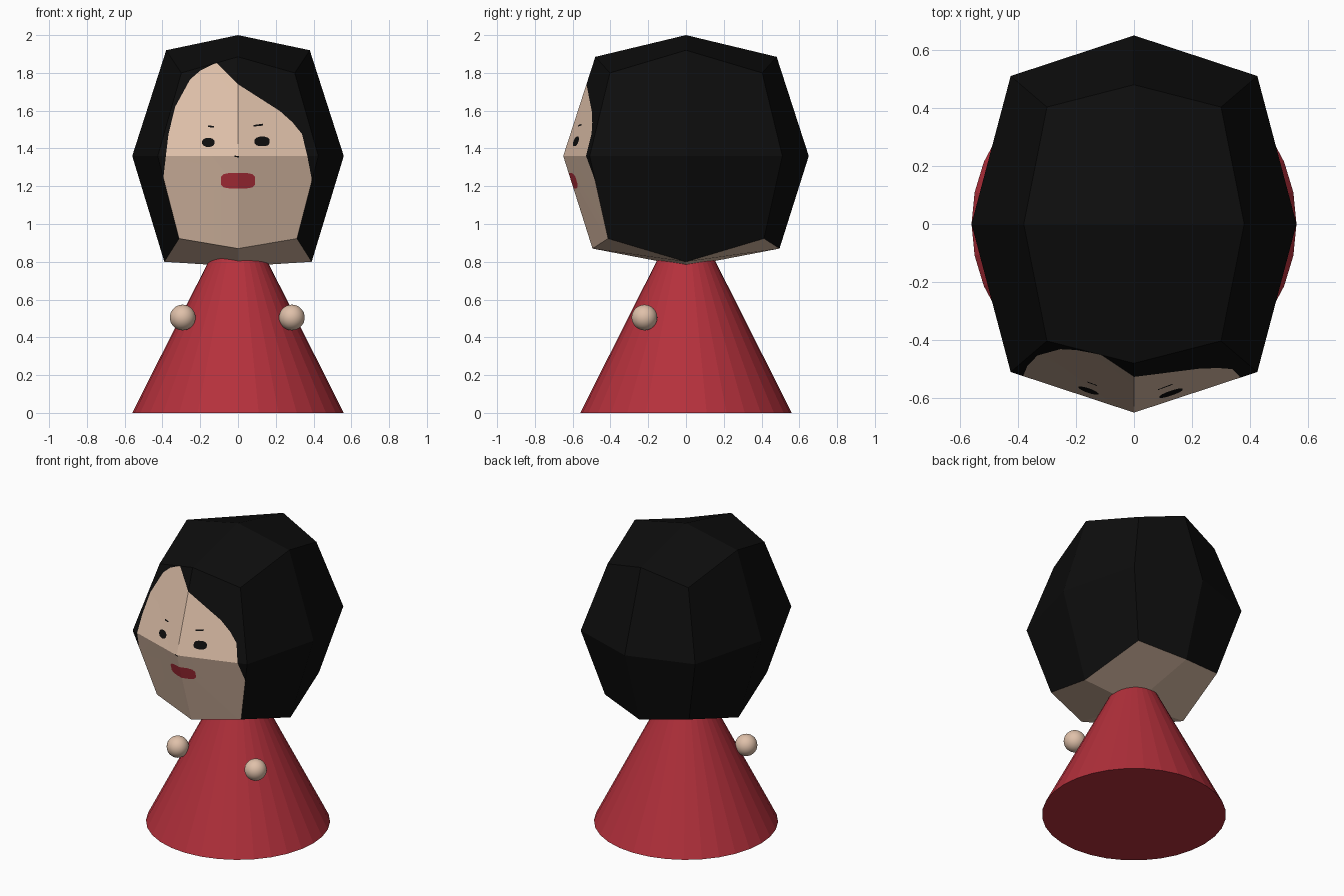
import bpy, bmesh, math
from mathutils import Vector

if "Cube" in bpy.data.objects:
    bpy.data.objects.remove(bpy.data.objects["Cube"])


def material(name, rgb):
    m = bpy.data.materials.new(name)
    m.diffuse_color = (*rgb, 1)
    m.use_nodes = True
    m.node_tree.nodes["Principled BSDF"].inputs["Base Color"].default_value = m.diffuse_color
    return m


BLACK = material("hair black", (0.004, 0.004, 0.004))
SKIN = material("skin", (0.74, 0.53, 0.40))
RED = material("dress red", (0.46, 0.03, 0.045))
HAIR_I, SKIN_I, RED_I = 0, 1, 2


def add_object(name, bm, mats, smooth=False):
    me = bpy.data.meshes.new(name)
    for f in bm.faces:
        f.smooth = smooth
    bm.to_mesh(me)
    bm.free()
    for m in mats:
        me.materials.append(m)
    ob = bpy.data.objects.new(name, me)
    bpy.context.collection.objects.link(ob)
    return ob


def paint(bm, outline, index):
    """Cut a convex (x, z) outline into the front of the head and colour it."""
    bm.normal_update()
    region = [f for f in bm.faces if f.normal.y < -0.75]
    centre = sum((Vector(p) for p in outline), Vector((0, 0))) / len(outline)
    for a, b in zip(outline, outline[1:] + outline[:1]):
        a, b = Vector(a), Vector(b)
        n = Vector((b.y - a.y, a.x - b.x))
        if n.dot(centre - a) > 0:
            n = -n
        n.normalize()
        geom = set(region)
        for f in region:
            geom.update(f.verts)
            geom.update(f.edges)
        res = bmesh.ops.bisect_plane(bm, geom=list(geom), dist=1e-5,
                                     plane_co=(a.x, 0, a.y), plane_no=(n.x, 0, n.y))
        region = []
        for g in res["geom"]:
            if isinstance(g, bmesh.types.BMFace):
                c = g.calc_center_median()
                if n.dot(Vector((c.x, c.z)) - a) < 0:
                    region.append(g)
        if not region:
            return
    for f in region:
        f.material_index = index


def oval(x, z, rx, rz, power=1.0, n=12):
    pts = []
    for i in range(n):
        t = 2 * math.pi * (i + 0.5) / n
        c, s = math.cos(t), math.sin(t)
        pts.append((x + rx * math.copysign(abs(c) ** power, c),
                    z + rz * math.copysign(abs(s) ** power, s)))
    return pts


# Head: a cube subdivided once and rounded
SHAPE = {  # grid position (|x|, |y|, z) -> size
    (0, 0, 1): (0, 0, 2.0), (1, 0, 1): (0.38, 0, 1.92),
    (0, 1, 1): (0, 0.48, 1.885), (1, 1, 1): (0.30, 0.403, 1.80),
    (1, 0, 0): (0.56, 0, 1.36), (0, 1, 0): (0, 0.65, 1.36),
    (1, 1, 0): (0.425, 0.51, 1.36), (0, 0, -1): (0, 0, 0.775),
    (1, 0, -1): (0.39, 0, 0.80), (0, 1, -1): (0, 0.495, 0.87),
    (1, 1, -1): (0.312, 0.413, 0.923),
}
bm = bmesh.new()
bmesh.ops.create_cube(bm, size=2)
bmesh.ops.subdivide_edges(bm, edges=bm.edges[:], cuts=1, use_grid_fill=True)
bm.normal_update()
for f in bm.faces:  # underside is skin, the rest hair
    f.material_index = SKIN_I if f.normal.z < -0.9 else HAIR_I
for v in bm.verts:
    x, y, z = (round(c) for c in v.co)
    sx, sy, sz = SHAPE[(abs(x), abs(y), z)]
    v.co = (x * sx, y * sy, sz)

# Face opening, left and right of the parting
paint(bm, [(0, 0.7), (0, 1.74), (-0.115, 1.854), (-0.2, 1.812), (-0.254, 1.765),
           (-0.333, 1.62), (-0.368, 1.476), (-0.382, 1.36), (-0.4, 1.2),
           (-0.4, 0.7)], SKIN_I)
paint(bm, [(0, 0.7), (0, 1.74), (0.222, 1.598), (0.29, 1.537), (0.339, 1.476),
           (0.367, 1.36), (0.388, 1.25), (0.395, 1.18), (0.395, 0.7)], SKIN_I)
# Eyes, brows, nose dot and mouth
paint(bm, oval(-0.157, 1.432, 0.035, 0.025), HAIR_I)
paint(bm, oval(0.128, 1.437, 0.041, 0.026, 0.8), HAIR_I)
paint(bm, [(-0.16, 1.513), (-0.16, 1.522), (-0.128, 1.519), (-0.128, 1.511)], HAIR_I)
paint(bm, [(0.083, 1.516), (0.083, 1.524), (0.132, 1.531), (0.132, 1.521)], HAIR_I)
paint(bm, [(-0.018, 1.355), (-0.018, 1.362), (0.006, 1.36), (0.006, 1.352)], HAIR_I)
paint(bm, oval(0, 1.229, 0.093, 0.042, 0.55), RED_I)
add_object("head", bm, [BLACK, SKIN, RED])

# Dress: flat-sided cone running up into the head
bm = bmesh.new()
bmesh.ops.create_cone(bm, cap_ends=True, segments=32, radius1=0.56, radius2=0.001, depth=1.11)
bmesh.ops.translate(bm, verts=bm.verts, vec=(0, 0, 0.555))
add_object("dress", bm, [RED])

# Hands
for side, x in (("left", -0.293), ("right", 0.285)):
    bm = bmesh.new()
    bmesh.ops.create_uvsphere(bm, u_segments=32, v_segments=16, radius=0.068)
    bmesh.ops.translate(bm, verts=bm.verts, vec=(x, -0.22, 0.505))
    add_object(side + "_hand", bm, [SKIN], smooth=True)
